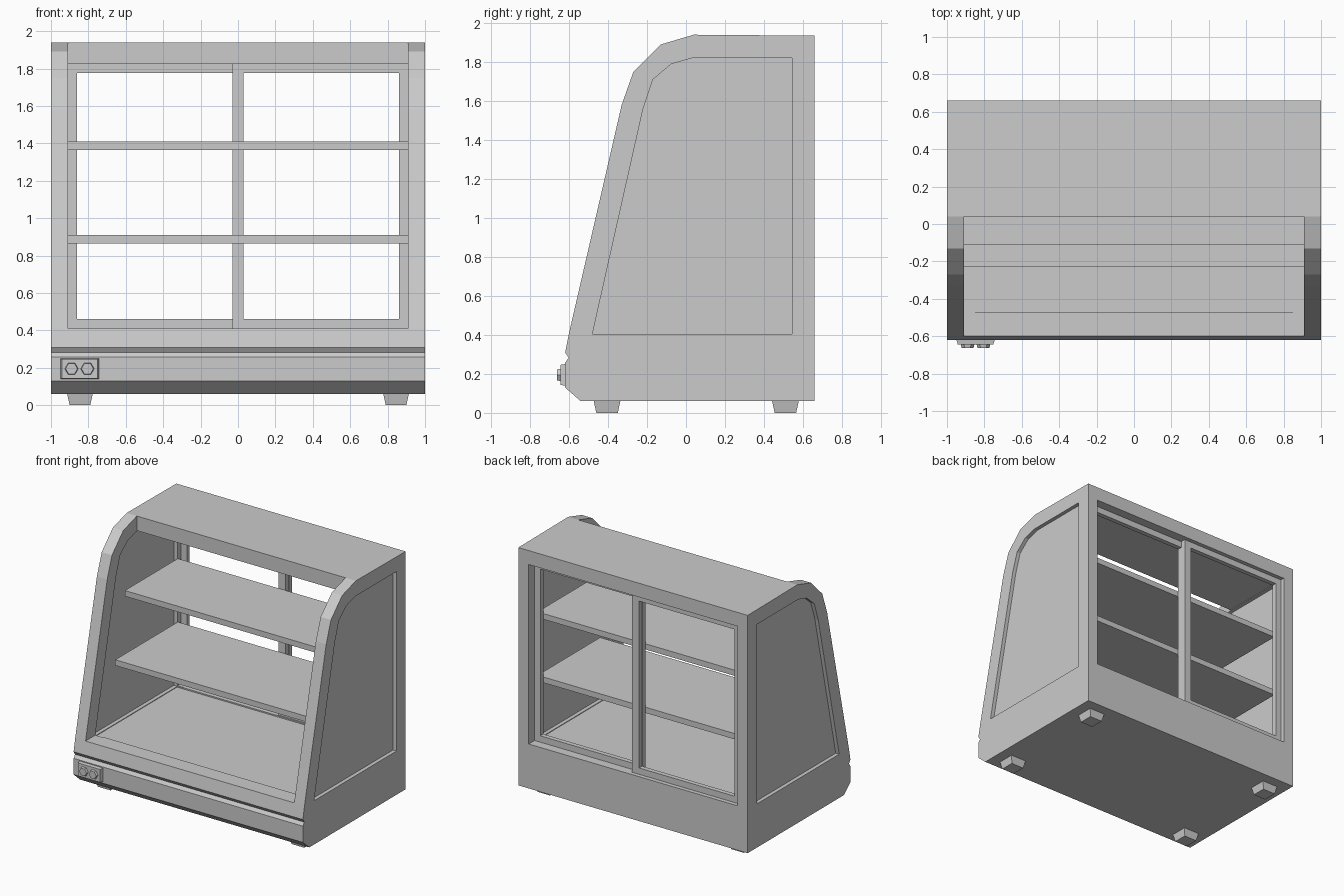
import bpy, bmesh
from math import pi
from mathutils import Matrix, Vector

cube = bpy.data.objects.get("Cube")
if cube:
    bpy.data.objects.remove(cube, do_unlink=True)

grey = bpy.data.materials.new("light_grey_metal")
grey.use_nodes = True
colour = (0.6, 0.6, 0.6, 1)
grey.diffuse_color = colour
grey.node_tree.nodes["Principled BSDF"].inputs["Base Color"].default_value = colour


def finish(name, bm):
    bmesh.ops.recalc_face_normals(bm, faces=bm.faces[:])
    mesh = bpy.data.meshes.new(name)
    bm.to_mesh(mesh)
    bm.free()
    mesh.materials.append(grey)
    obj = bpy.data.objects.new(name, mesh)
    bpy.context.collection.objects.link(obj)
    return obj


def prism(name, profile, x0, x1):
    """Side profile of (y, z) points extruded along x."""
    bm = bmesh.new()
    face = bm.faces.new([bm.verts.new((x0, y, z)) for y, z in profile])
    new = bmesh.ops.extrude_face_region(bm, geom=[face])["geom"]
    verts = [v for v in new if isinstance(v, bmesh.types.BMVert)]
    bmesh.ops.translate(bm, verts=verts, vec=(x1 - x0, 0, 0))
    return finish(name, bm)


def box(name, x0, x1, y0, y1, z0, z1):
    return prism(name, [(y0, z0), (y1, z0), (y1, z1), (y0, z1)], x0, x1)


def tapered(name, sides, r_back, r_front, depth, place, turn, stretch=(1, 1, 1)):
    """Cone frustum along z, rotated, then moved into place."""
    bm = bmesh.new()
    bmesh.ops.create_cone(bm, cap_ends=True, segments=sides,
                          radius1=r_back, radius2=r_front, depth=depth)
    bm.transform(Matrix.Translation(Vector(place)) @ Matrix.Diagonal((*stretch, 1)) @ turn)
    return finish(name, bm)


def cut(obj, cutter):
    mod = obj.modifiers.new("cut", "BOOLEAN")
    mod.operation = "DIFFERENCE"
    mod.solver = "EXACT"
    mod.object = cutter
    bpy.context.view_layer.update()
    graph = bpy.context.evaluated_depsgraph_get()
    mesh = bpy.data.meshes.new_from_object(obj.evaluated_get(graph))
    obj.modifiers.clear()
    obj.data = mesh
    bpy.data.objects.remove(cutter, do_unlink=True)


WALL, SILL, ROOF = 0.91, 0.41, 1.825

# Cabinet: one solid with a curved front, hollowed from front to back
cabinet = prism("cabinet", [
    (0.66, 0.06), (0.66, 1.935), (0.04, 1.94), (-0.13, 1.89), (-0.27, 1.75),
    (-0.33, 1.58), (-0.6, 0.41), (-0.62, 0.31), (-0.602, 0.283), (-0.62, 0.258),
    (-0.62, 0.13), (-0.54, 0.06)], -1, 1)
cut(cabinet, prism("interior_cutter", [
    (-1, SILL), (-0.47, SILL), (-0.47, 0.4), (0.54, 0.4), (0.54, SILL),
    (0.9, SILL), (0.9, ROOF), (0.04, ROOF), (0.04, 2.2), (-1, 2.2)], -WALL, WALL))

# Side window recesses, inside and outside of each wall
window = [(-0.48, 0.405), (0.545, 0.405), (0.545, 1.82), (0.03, 1.82),
          (-0.075, 1.79), (-0.17, 1.71), (-0.22, 1.56)]
for s in (-1, 1):
    for x0, x1 in ((0.97, 1.05), (0.85, 0.94)):
        cut(cabinet, prism("window_cutter", window, s * x0, s * x1))

# Shelves
for name, front, top in (("upper_shelf", -0.11, 1.41), ("lower_shelf", -0.23, 0.91)):
    box(name, -WALL, WALL, front, 0.55, top - 0.045, top)

# Two sliding rear door frames on separate tracks
for side, x0, x1, y0, rim0, rim1 in (("right", -WALL, 0.03, 0.59, 0.05, 0.06),
                                     ("left", -0.03, WALL, 0.55, 0.06, 0.05)):
    y1, rail = y0 + 0.037, 0.05
    box(side + "_door_bottom_rail", x0, x1, y0, y1, SILL, SILL + rail)
    box(side + "_door_top_rail", x0, x1, y0, y1, ROOF - rail, ROOF)
    box(side + "_door_right_stile", x0, x0 + rim0, y0, y1, SILL + rail, ROOF - rail)
    box(side + "_door_left_stile", x1 - rim1, x1, y0, y1, SILL + rail, ROOF - rail)

# Tapered square feet
for sx, side in ((-1, "right"), (1, "left")):
    for y, end in ((-0.405, "front"), (0.51, "rear")):
        tapered(f"{end}_{side}_foot", 4, 0.078, 0.098, 0.065, (sx * 0.845, y, 0.0325),
                Matrix.Rotation(pi / 4, 4, "Z"))

# Control plate with two hexagonal knobs
forward = Matrix.Rotation(pi / 2, 4, "X")
tapered("control_plate", 4, 0.1475, 0.134, 0.03, (-0.847, -0.63, 0.195),
        forward @ Matrix.Rotation(pi / 4, 4, "Z"), (1, 1, 0.54))
for x, side in ((-0.89, "right"), (-0.805, "left")):
    tapered(side + "_knob", 6, 0.038, 0.032, 0.025, (x, -0.65, 0.195),
            forward @ Matrix.Rotation(pi / 6, 4, "Z"))
